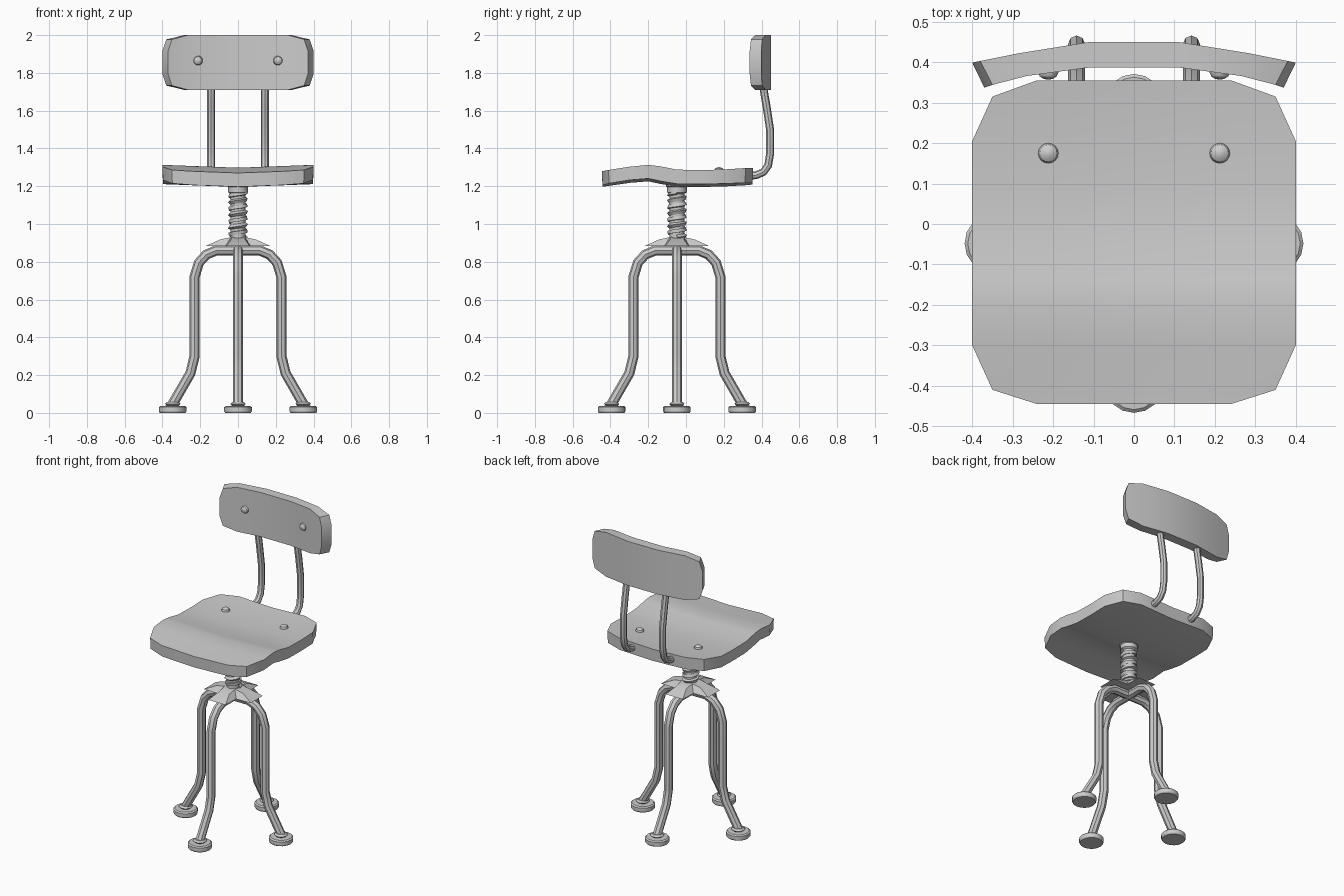
import bpy, bmesh
from math import sin, cos, pi, radians
from mathutils import Matrix, Vector

if "Cube" in bpy.data.objects:
    bpy.data.objects.remove(bpy.data.objects["Cube"])

CY = -0.048  # y of the pedestal axis


def finish(ob, angle=30):
    bpy.ops.object.select_all(action='DESELECT')
    ob.select_set(True)
    bpy.context.view_layer.objects.active = ob
    if ob.type == 'CURVE':
        bpy.ops.object.convert(target='MESH')
        ob = bpy.context.object
    bpy.ops.object.shade_smooth_by_angle(angle=radians(angle))
    return ob


def mesh_object(name, verts, faces, angle=30):
    bm = bmesh.new()
    vs = [bm.verts.new(v) for v in verts]
    for f in faces:
        bm.faces.new([vs[i] for i in f])
    bmesh.ops.recalc_face_normals(bm, faces=bm.faces)
    me = bpy.data.meshes.new(name)
    bm.to_mesh(me)
    bm.free()
    ob = bpy.data.objects.new(name, me)
    bpy.context.collection.objects.link(ob)
    return finish(ob, angle)


def tube(name, pts, radius, res=2):
    cu = bpy.data.curves.new(name, 'CURVE')
    cu.dimensions = '3D'
    cu.bevel_depth = radius
    cu.bevel_resolution = res
    cu.use_fill_caps = True
    sp = cu.splines.new('POLY')
    sp.points.add(len(pts) - 1)
    for p, co in zip(sp.points, pts):
        p.co = (*co, 1)
    ob = bpy.data.objects.new(name, cu)
    bpy.context.collection.objects.link(ob)
    return finish(ob)


def lathe(name, profile, loc, n=16, rot=Matrix()):
    verts = [Vector(loc) + rot @ Vector((r * cos(2 * pi * i / n), r * sin(2 * pi * i / n), z))
             for r, z in profile for i in range(n)]
    m = len(profile)
    faces = [(j * n + i, j * n + (i + 1) % n, (j + 1) * n + (i + 1) % n, (j + 1) * n + i)
             for j in range(m - 1) for i in range(n)]
    faces += [tuple(range(n)), tuple(range((m - 1) * n, m * n))]
    return mesh_object(name, verts, faces)


def slab(name, a, b):
    """Closed slab between two equal grids of points."""
    R, C = len(a), len(a[0])
    N = R * C
    verts = [p for g in (a, b) for row in g for p in row]
    faces = []
    for o in (0, N):
        faces += [(o + r * C + c, o + r * C + c + 1, o + (r + 1) * C + c + 1, o + (r + 1) * C + c)
                  for r in range(R - 1) for c in range(C - 1)]
    rim = ([c for c in range(C)] + [r * C + C - 1 for r in range(1, R)]
           + [(R - 1) * C + c for c in range(C - 2, -1, -1)] + [r * C for r in range(R - 2, 0, -1)])
    faces += [(i, j, j + N, i + N) for i, j in zip(rim, rim[1:] + rim[:1])]
    return mesh_object(name, verts, faces)


# Seat: rows of (y, half width, top z, bottom z), dipped along the centre
rows = [(-.445, .24, 1.285, 1.212), (-.41, .35, 1.288, 1.217), (-.3, .4, 1.303, 1.233),
        (-.2, .4, 1.313, 1.241), (-.14, .4, 1.306, 1.228), (-.05, .4, 1.288, 1.213),
        (.08, .4, 1.285, 1.211), (.205, .4, 1.289, 1.214), (.315, .35, 1.298, 1.22),
        (.355, .24, 1.302, 1.224)]
cols = (-1, -.5, 0, .5, 1)


def seat_grid(k, s):
    return [[(c * row[1] * s, (row[0] + .045) * s - .045, row[k] - .015 * (1 - abs(c) * row[1] / .4))
             for c in cols] for row in rows]


slab("seat", seat_grid(2, 1), seat_grid(3, .993))

# Backrest: columns of (half height, back x, back y, front x, front y)
half = [(.145, .11, .45, .11, .387), (.145, .285, .422, .265, .366),
        (.122, .38, .403, .35, .344), (.06, .4, .399, .37, .337)]
sides = [(-1, h) for h in reversed(half)] + [(1, h) for h in half]
ZM = 1.855
slab("backrest",
     [[(s * h[1], h[2], ZM + t * h[0]) for t in (-1, 1)] for s, h in sides],
     [[(s * h[3], h[4], ZM + t * h[0]) for t in (-1, 1)] for s, h in sides])

# Backrest rods and domed screw heads
dome = [(.025, -.01), (.025, 0), (.021, .009), (.012, .015), (.003, .017)]
for s, side in ((-1, "left"), (1, "right")):
    tube("back_rod_" + side, [(s * .142, y, z) for y, z in
         [(.413, 1.76), (.413, 1.7), (.427, 1.62), (.445, 1.5), (.445, 1.37),
          (.435, 1.31), (.41, 1.275), (.37, 1.258), (.31, 1.255)]], .021)
    lathe("seat_screw_" + side, dome, (s * .212, .175, 1.284), 16)
    lathe("back_screw_" + side, dome, (s * .212, .374, 1.865), 16,
          Matrix.Rotation(pi / 2, 3, 'X') )

# Threaded post with collar under the seat
lathe("post", [(.04, .9), (.04, 1.16), (.052, 1.168), (.052, 1.195), (.058, 1.2), (.058, 1.225)],
      (0, CY, 0))
turns, steps = 7, 16
tube("post_thread", [(.04 * cos(2 * pi * i / steps), CY + .04 * sin(2 * pi * i / steps),
                      .93 + .235 * i / (turns * steps)) for i in range(turns * steps + 1)], .013, 0)

# Hub: four-armed sloping plate
low, up = [], []
for k in range(4):
    m = Matrix.Translation((0, CY, 0)) @ Matrix.Rotation(k * pi / 2, 4, 'Z')
    low += [m @ Vector(p) for p in ((.17, -.062, .884), (.17, .062, .884), (.066, .066, .884))]
    up += [m @ Vector(p) for p in ((.095, -.036, .918), (.095, .036, .918), (.038, .038, .93))]
hub_faces = [(i, (i + 1) % 12, 12 + (i + 1) % 12, 12 + i) for i in range(12)]
hub_faces += [(12 + i, 12 + (i + 1) % 12, 24) for i in range(12)] + [tuple(range(12))]
mesh_object("hub", low + up + [Vector((0, CY, .932))], hub_faces)

# Four bent legs with round feet
leg = [(0, .86), (.115, .86), (.168, .838), (.207, .795), (.23, .72), (.23, .3), (.252, .21), (.347, .045)]
foot = [(.068, 0), (.073, .008), (.073, .03), (.065, .037), (.03, .038), (.041, .048), (.03, .058)]
for k, name in enumerate(("right", "back", "left", "front")):
    c, s = round(cos(k * pi / 2)), round(sin(k * pi / 2))
    tube(name + "_leg", [(c * r, CY + s * r, z) for r, z in leg], .027)
    lathe(name + "_foot", foot, (c * .346, CY + s * .346, 0))
